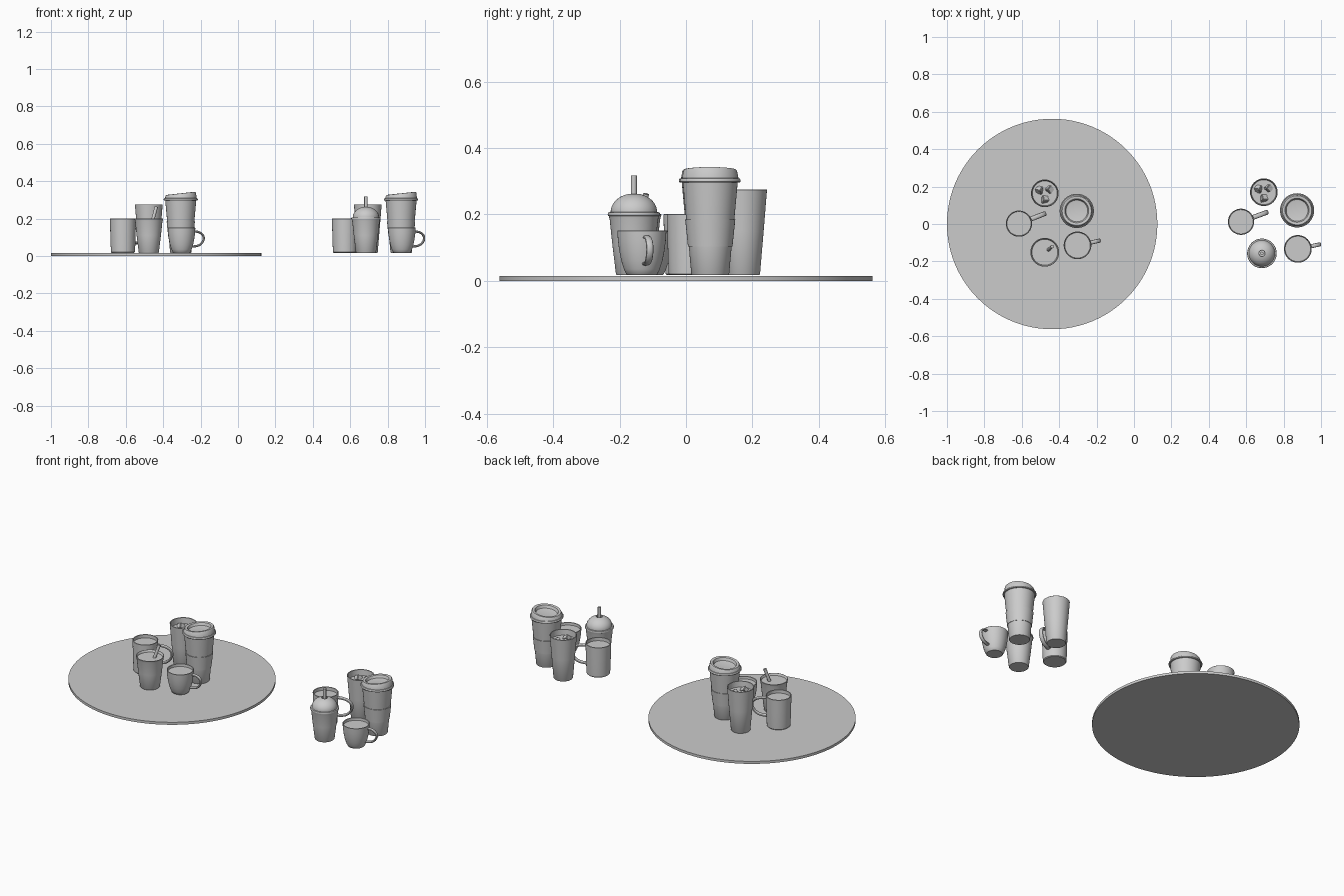
import bpy, bmesh, math
from mathutils import Vector, Matrix

if "Cube" in bpy.data.objects:
    bpy.data.objects.remove(bpy.data.objects["Cube"])

BASE = 0.017  # cup bottoms


def finish(name, bm, loc=(0, 0, 0), smooth=True):
    bmesh.ops.recalc_face_normals(bm, faces=bm.faces)
    me = bpy.data.meshes.new(name)
    bm.to_mesh(me)
    bm.free()
    ob = bpy.data.objects.new(name, me)
    bpy.context.collection.objects.link(ob)
    ob.location = loc
    if smooth:
        bpy.ops.object.select_all(action='DESELECT')
        ob.select_set(True)
        bpy.context.view_layer.objects.active = ob
        bpy.ops.object.shade_smooth_by_angle(angle=math.radians(35))
    return ob


def lathe(name, profile, xy, n=48, slope=0.0, slope_from=9.0):
    """Spin (radius, z) points round z; optionally tilt everything above a height."""
    bm = bmesh.new()
    rings = []
    for r, z in profile:
        if r == 0:
            rings.append([bm.verts.new((0, 0, z))])
            continue
        ring = []
        for i in range(n):
            a = 2 * math.pi * i / n
            x = r * math.cos(a)
            ring.append(bm.verts.new((x, r * math.sin(a), z + (slope * x if z > slope_from else 0))))
        rings.append(ring)
    for a, b in zip(rings, rings[1:]):
        for i in range(n):
            j = (i + 1) % n
            if len(a) == 1:
                bm.faces.new((a[0], b[i], b[j]))
            elif len(b) == 1:
                bm.faces.new((a[i], b[0], a[j]))
            else:
                bm.faces.new((a[i], a[j], b[j], b[i]))
    return finish(name, bm, (xy[0], xy[1], 0))


def sweep(name, pts, side, w, t, loc=(0, 0, 0), n=12):
    """Sweep an ellipse (w along side, t across) along points lying in a plane."""
    bm = bmesh.new()
    pts = [Vector(p) for p in pts]
    side = Vector(side).normalized()
    rings = []
    for i, p in enumerate(pts):
        d = (pts[min(i + 1, len(pts) - 1)] - pts[max(i - 1, 0)]).normalized()
        up = side.cross(d).normalized()
        rings.append([bm.verts.new(p + side * w * math.cos(k * 2 * math.pi / n)
                                   + up * t * math.sin(k * 2 * math.pi / n)) for k in range(n)])
    for a, b in zip(rings, rings[1:]):
        for i in range(n):
            j = (i + 1) % n
            bm.faces.new((a[i], a[j], b[j], b[i]))
    bm.faces.new(rings[0])
    bm.faces.new(rings[-1][::-1])
    return finish(name, bm, loc)


def vessel(name, outer, xy, fill, wall=0.005):
    """Hollow cup from an outer profile, plus the drink surface at height fill."""
    rt, zt = outer[-1]
    inner = [(r - wall, max(z, BASE + 0.01)) for r, z in reversed(outer)]
    rim = [(rt - wall * 0.3, zt + 0.0015), (rt - wall * 0.7, zt + 0.0015)]
    lathe(name, [(0, outer[0][1])] + outer + rim + inner + [(0, BASE + 0.01)], xy)
    if fill:
        for (r0, z0), (r1, z1) in zip(outer, outer[1:]):
            if z0 <= fill <= z1:
                r = r0 + (r1 - r0) * (fill - z0) / (z1 - z0) - wall
        lathe(name + "_drink", [(r, fill), (0, fill)], xy)


def handle(name, xy, angle, r_top, r_bot, r_out, z_lo, z_hi, w, t):
    """Ear-shaped loop, narrower at the bottom."""
    d = Vector((math.cos(angle), math.sin(angle), 0))
    side = (-d.y, d.x, 0)
    zm, h = (z_lo + z_hi) / 2, (z_hi - z_lo) / 2 - t
    pts = []
    for i in range(25):
        a = math.pi / 2 - math.pi * i / 24
        c, s = math.cos(a), math.sin(a)
        r0 = r_top + (r_bot - r_top) * i / 24
        r = r0 + (r_out - t - r0) * c ** 0.75 * (1 + 0.08 * s * c) if c > 1e-6 else r0
        pts.append(d * min(r, r_out - t) + Vector((0, 0, zm + h * s)))
    sweep(name, pts, side, w, t, (xy[0], xy[1], 0))


def tall_mug(tag, xy, ang):
    vessel("tall_mug_" + tag, [(0.060, BASE), (0.064, BASE + 0.004), (0.066, 0.06),
                               (0.068, 0.13), (0.070, 0.199)], xy, 0.18)
    handle("tall_mug_handle_" + tag, xy, ang, 0.062, 0.060, 0.156, 0.062, 0.182, 0.013, 0.007)


def coffee_cup(tag, xy, ang):
    vessel("coffee_cup_" + tag, [(0.043, BASE), (0.047, BASE + 0.003), (0.054, 0.035), (0.062, 0.06),
                                 (0.068, 0.09), (0.072, 0.12), (0.074, 0.150)], xy, 0.135)
    handle("coffee_cup_handle_" + tag, xy, ang, 0.066, 0.052, 0.127, 0.045, 0.137, 0.011, 0.006)


def glass(tag, xy):
    vessel("glass_" + tag, [(0.051, BASE), (0.053, BASE + 0.003), (0.064, 0.15), (0.074, 0.274)], xy, 0.24)
    # ice cubes floating at the surface
    for k, (a, tilt) in enumerate([(0.7, 0.4), (2.6, 0.6), (4.7, -0.5)]):
        bm = bmesh.new()
        bmesh.ops.create_cube(bm, size=0.034)
        bmesh.ops.bevel(bm, geom=bm.edges[:], offset=0.004, segments=2, affect='EDGES')
        bm.transform(Matrix.Rotation(a, 4, 'Z') @ Matrix.Rotation(tilt, 4, 'X') @ Matrix.Rotation(tilt, 4, 'Y'))
        finish("ice_cube_%s_%d" % (tag, k), bm,
               (xy[0] + 0.033 * math.cos(a), xy[1] + 0.033 * math.sin(a), 0.238))


def travel_cup(tag, xy):
    vessel("travel_cup_" + tag, [(0.055, BASE), (0.057, BASE + 0.003), (0.066, 0.12),
                                 (0.075, 0.21), (0.083, 0.298)], xy, None)
    # wrap-around sleeve
    lathe("travel_sleeve_" + tag, [(0.062, 0.103), (0.067, 0.103), (0.0755, 0.184), (0.070, 0.184)], xy)
    # slanted lid with recessed top
    lathe("travel_lid_" + tag, [(0.080, 0.296), (0.089, 0.296), (0.0915, 0.299), (0.0915, 0.304),
                                (0.089, 0.308), (0.085, 0.309), (0.081, 0.330), (0.078, 0.334),
                                (0.070, 0.335), (0.064, 0.332), (0.058, 0.317), (0.050, 0.315),
                                (0, 0.315)], xy, slope=0.11, slope_from=0.312)


CUP = [(0.052, BASE), (0.054, BASE + 0.003), (0.065, 0.11), (0.073, 0.185), (0.077, 0.199)]

# table disc
lathe("table_disc", [(0, 0), (0.5625, 0), (0.5625, 0.015), (0, 0.015)], (-0.4375, 0), n=96)

# two matching groups of drinks
tall_mug("left", (-0.615, 0.002), 0.37)
tall_mug("right", (0.572, 0.012), 0.35)
glass("left", (-0.477, 0.164))
glass("right", (0.694, 0.170))
travel_cup("left", (-0.306, 0.070))
travel_cup("right", (0.872, 0.073))
coffee_cup("left", (-0.302, -0.114), 0.21)
coffee_cup("right", (0.876, -0.133), 0.20)

# open cup with leaning straw
vessel("straw_cup", CUP, (-0.477, -0.151), 0.188)
sweep("leaning_straw", [(-0.475, -0.153, 0.12), (-0.437, -0.120, 0.262)], (1, -1, 0), 0.009, 0.009)

# lidded cup with dome and upright straw
dome_xy = (0.684, -0.157)
vessel("dome_cup", CUP, dome_xy, None)
dome = [(0.070 * math.cos(a), 0.207 + 0.056 * math.sin(a))
        for a in [math.radians(76 * i / 12) for i in range(13)]]
lathe("dome_lid", [(0.074, 0.194), (0.078, 0.196), (0.079, 0.201), (0.077, 0.206)] + dome
      + [(0.015, 0.255)], dome_xy)
sweep("upright_straw", [(*dome_xy, 0.04), (*dome_xy, 0.317)], (1, 0, 0), 0.009, 0.009)
